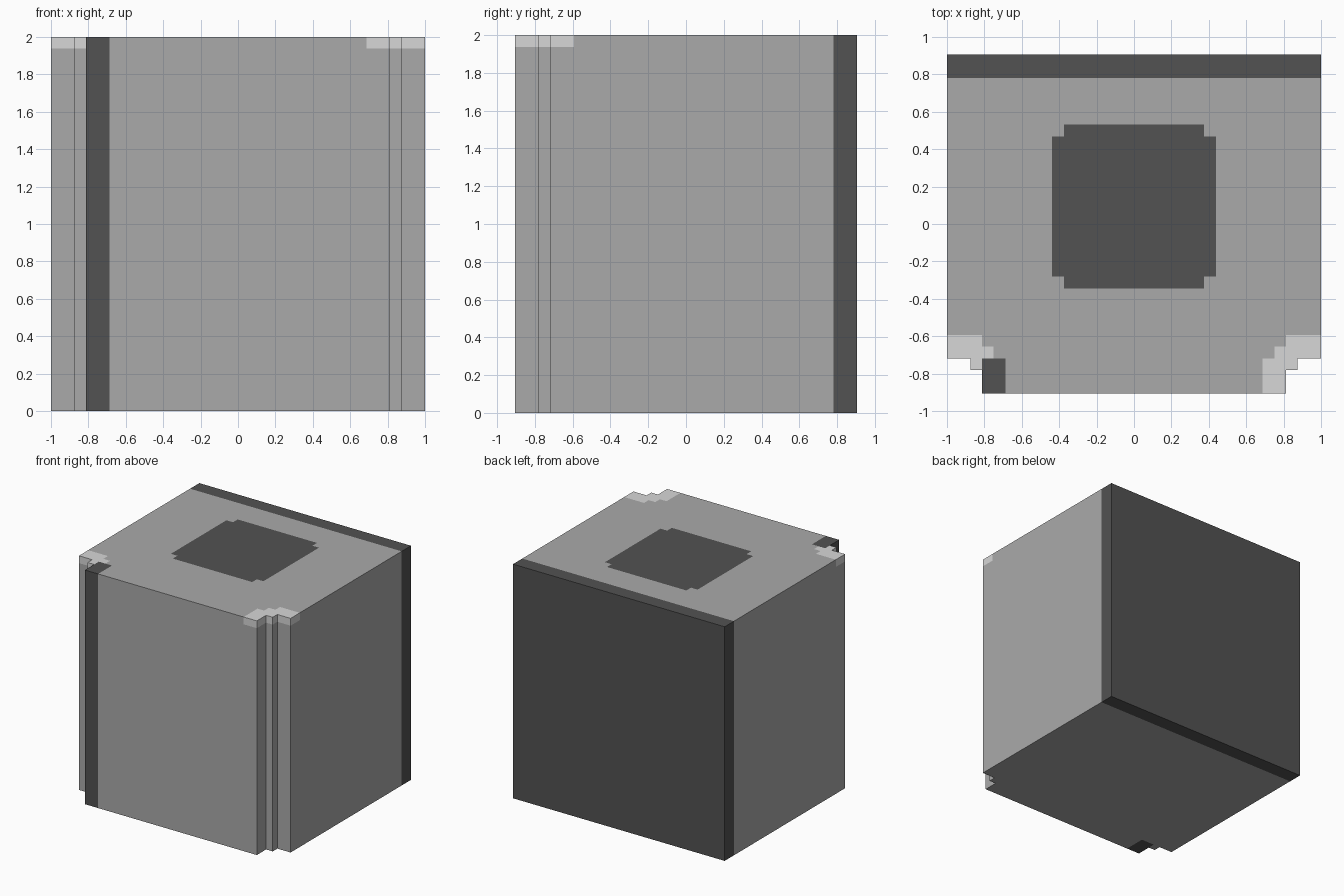
import bpy, bmesh
from mathutils import Vector

if "Cube" in bpy.data.objects:
    bpy.data.objects.remove(bpy.data.objects["Cube"])

U = 1 / 16                      # one block unit
HALF_Y = 14.5 * U               # half depth
FRONT = -HALF_Y
TOP, RIM_Z, FLOOR_Z = 2.0, 2 - U, 2 - 3 * U
POCKET_Y = (FRONT + 10 * U, FRONT + 22 * U)
POCKET_X = 6 * U


def material(name, value):
    m = bpy.data.materials.new(name)
    m.diffuse_color = (value, value, value, 1)
    m.use_nodes = True
    m.node_tree.nodes["Principled BSDF"].inputs["Base Color"].default_value = m.diffuse_color
    return m


mats = [material("mid_grey", 0.40), material("dark_grey", 0.085), material("light_grey", 0.68)]


def notched(x, y):
    """Stepped notch at both front corners."""
    x, y = abs(x), y - FRONT
    return (y < 3 * U and x > 14 * U) or (y < 2 * U and x > 13 * U)


def in_pocket(x, y):
    return abs(x) < POCKET_X and POCKET_Y[0] < y < POCKET_Y[1]


def colour(p):
    """Material index for a point just under the surface."""
    x, y, z = p
    d = y - FRONT
    if d > 27 * U:                                    # back panel
        return 1
    if -13 * U < x < -11 * U and d < 3 * U:           # front left post
        return 1
    if z > RIM_Z:
        if any(abs(x) > (11 + i) * U and d < (3 + i) * U for i in range(3)):
            return 2                                  # light corner caps
        long_x = abs(x) < POCKET_X and 9 * U < d < 23 * U
        long_y = abs(x) < POCKET_X + U and 10 * U < d < 22 * U
        if long_x or long_y:                          # pocket rim, open corners
            return 1
    return 0


# Footprint as a coarse grid, without the notched corners
half = [6, 7, 11, 12, 13, 14, 16]
xs = [-n * U for n in reversed(half)] + [n * U for n in half]
ys = [FRONT + n * U for n in (0, 2, 3, 4, 5, 9, 10, 22, 23, 27, 29)]
bm = bmesh.new()
for x0, x1 in zip(xs, xs[1:]):
    for y0, y1 in zip(ys, ys[1:]):
        if not notched((x0 + x1) / 2, (y0 + y1) / 2):
            bm.faces.new([bm.verts.new((x, y, 0)) for x, y in
                          ((x0, y0), (x1, y0), (x1, y1), (x0, y1))])
bmesh.ops.remove_doubles(bm, verts=bm.verts[:], dist=1e-4)


def extrude(faces, dz):
    geom = bmesh.ops.extrude_face_region(bm, geom=faces)["geom"]
    verts = [g for g in geom if isinstance(g, bmesh.types.BMVert)]
    bmesh.ops.translate(bm, verts=verts, vec=(0, 0, dz))


# Raise the block, then sink the pocket in its top
extrude(bm.faces[:], TOP)
bmesh.ops.recalc_face_normals(bm, faces=bm.faces[:])
extrude([f for f in bm.faces if f.calc_center_median().z > TOP - 0.001
         and in_pocket(*f.calc_center_median().xy)], FLOOR_Z - TOP)

# Split the walls where the top colour band ends
bmesh.ops.bisect_plane(bm, geom=bm.verts[:] + bm.edges[:] + bm.faces[:],
                       plane_co=(0, 0, RIM_Z), plane_no=(0, 0, 1))
bmesh.ops.recalc_face_normals(bm, faces=bm.faces[:])
bm.normal_update()
for f in bm.faces:
    f.material_index = colour(f.calc_center_median() - f.normal * 0.01)

# Merge flat neighbours of one colour
bmesh.ops.dissolve_limit(bm, angle_limit=0.01, verts=bm.verts[:], edges=bm.edges[:],
                         delimit={'MATERIAL'})

mesh = bpy.data.meshes.new("block_body")
bm.to_mesh(mesh)
bm.free()
for m in mats:
    mesh.materials.append(m)
bpy.context.collection.objects.link(bpy.data.objects.new("block_body", mesh))
